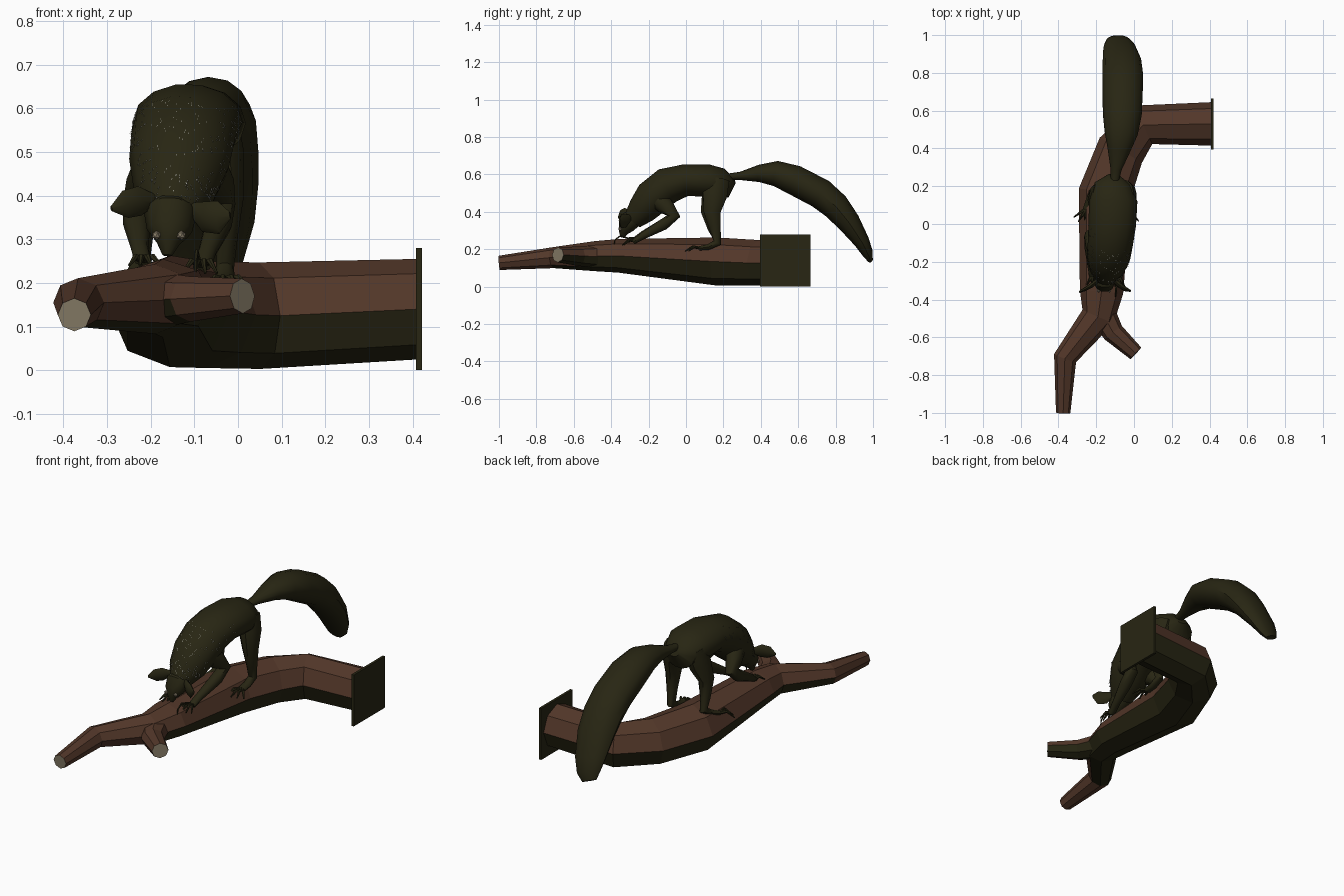
import bpy, bmesh, math, random
from mathutils import Vector

random.seed(4)
X, Z = Vector((1, 0, 0)), Vector((0, 0, 1))


def material(name, rgb):
    m = bpy.data.materials.new(name)
    m.diffuse_color = (*rgb, 1)
    return m


OLIVE = material("dark olive", (0.021, 0.019, 0.0065))
BARK = material("bark brown", (0.085, 0.038, 0.022))
WOOD = material("cut wood beige", (0.24, 0.20, 0.135))
HAIR = material("pale grey hair", (0.42, 0.42, 0.38))


def loft(bm, rings, axis=X, sides=10):
    """Rings are (x, y, z, half size along axis, half size across it)."""
    pts = [Vector(r[:3]) for r in rings]
    loops = []
    for i, r in enumerate(rings):
        t = Vector((0, 0, 0))
        if i > 0:
            t += (pts[i] - pts[i - 1]).normalized()
        if i < len(pts) - 1:
            t += (pts[i + 1] - pts[i]).normalized()
        t.normalize()
        u = (axis - axis.dot(t) * t).normalized()
        v = t.cross(u)
        loops.append([bm.verts.new(pts[i] + u * r[3] * math.cos(a) + v * r[4] * math.sin(a))
                      for a in (2 * math.pi * k / sides for k in range(sides))])
    for p, q in zip(loops, loops[1:]):
        for k in range(sides):
            n = (k + 1) % sides
            bm.faces.new((p[k], p[n], q[n], q[k]))
    bm.faces.new(loops[0])
    bm.faces.new(loops[-1])


def finish(name, bm, mats, rule=None, smooth=False):
    bmesh.ops.recalc_face_normals(bm, faces=bm.faces[:])
    bm.normal_update()
    for f in bm.faces:
        f.smooth = smooth
        if rule:
            f.material_index = rule(f)
    me = bpy.data.meshes.new(name)
    bm.to_mesh(me)
    bm.free()
    if smooth:
        me.set_sharp_from_angle(angle=math.radians(40))
    for m in mats:
        me.materials.append(m)
    ob = bpy.data.objects.new(name, me)
    bpy.context.collection.objects.link(ob)
    return ob


def part(name, *lofts, axis=X, sides=10):
    bm = bmesh.new()
    for rings in lofts:
        loft(bm, rings, axis, sides)
    return finish(name, bm, [OLIVE], smooth=True)


# Branch: bark above, moss below, pale sawn ends
def branch_rule(f):
    c = f.calc_center_median()
    if len(f.verts) == 8 and c.y < -0.6:
        return 2
    return 1 if f.normal.z < -0.2 and c.y > -0.62 else 0


def branch(name, rings):
    bm = bmesh.new()
    loft(bm, rings, Z, 8)
    finish(name, bm, [BARK, OLIVE, WOOD], branch_rule)


branch("main_branch", [
    (.412, .53, .14, .115, .115), (.05, .525, .125, .122, .112), (-.07, .39, .127, .122, .13),
    (-.155, .16, .135, .128, .14), (-.172, -.36, .165, .09, .115), (-.19, -.49, .163, .08, .09),
    (-.365, -.71, .155, .056, .062), (-.375, -1, .127, .038, .038)])
branch("side_branch", [
    (-.18, -.45, .16, .065, .075), (-.11, -.575, .163, .052, .058), (.01, -.685, .17, .04, .042)])

# Wall plate at the thick end of the branch
bm = bmesh.new()
bmesh.ops.create_cube(bm, size=1)
for v in bm.verts:
    v.co = Vector((.415 + v.co.x * .014, .53 + v.co.y * .27, .14 + v.co.z * .28))
finish("wall_plate", bm, [OLIVE])

# Body and head
body = part("body", [
    (-.105, .255, .57, .035, .022), (-.112, .215, .553, .095, .08), (-.11, .12, .566, .128, .089),
    (-.115, 0, .57, .126, .087), (-.125, -.1, .54, .12, .1), (-.135, -.18, .475, .115, .1),
    (-.145, -.235, .41, .095, .082), (-.153, -.285, .355, .058, .055)], sides=14)
part("head", [
    (-.153, -.255, .385, .045, .04), (-.155, -.295, .357, .06, .056), (-.157, -.32, .32, .052, .045),
    (-.16, -.335, .29, .026, .026), (-.162, -.34, .263, .011, .011)], sides=10)

# Broad flattened ears
part("left_ear", [(-.195, -.3, .39, .016, .012), (-.225, -.325, .388, .034, .012),
                  (-.258, -.345, .38, .032, .01), (-.29, -.36, .37, .006, .005)], axis=Z, sides=8)
part("right_ear", [(-.105, -.3, .37, .016, .012), (-.075, -.325, .352, .036, .014),
                   (-.045, -.345, .35, .038, .012), (-.018, -.355, .355, .008, .005)], axis=Z, sides=8)

# Eyes
for name, x in (("left_eye", -.187), ("right_eye", -.13)):
    bm = bmesh.new()
    bmesh.ops.create_icosphere(bm, subdivisions=1, radius=.011)
    bmesh.ops.translate(bm, verts=bm.verts[:], vec=(x, -.352, .309))
    finish(name, bm, [WOOD])

# Bushy tail
part("tail", [
    (-.103, .22, .588, .02, .016), (-.095, .29, .592, .03, .022), (-.08, .39, .605, .06, .046),
    (-.068, .48, .605, .088, .068), (-.062, .58, .57, .103, .08), (-.06, .72, .497, .107, .081),
    (-.06, .80, .43, .107, .075), (-.064, .87, .345, .102, .062), (-.078, .94, .24, .085, .042),
    (-.09, .97, .18, .066, .03), (-.105, .983, .145, .042, .016)], sides=12)


# Limbs with splayed, thin digits
def digits(palm, yaw, length, drop, count=4, spread=1.2):
    out = []
    for k in range(count):
        a = yaw + spread * (k / (count - 1) - .5)
        d = Vector((math.sin(a), -math.cos(a), 0)) * length
        p = Vector(palm)
        out.append([(*p, .009, .009), (*(p + d * .55 + Z * .008), .0075, .0075),
                    (*(p + d - Z * drop), .003, .003)])
    return out


def limb(name, rings, palm, yaw, length, drop):
    part(name, rings, sides=10)
    part(name + "_digits", *digits(palm, yaw, length, drop), sides=6)


limb("left_arm", [
    (-.19, -.17, .48, .045, .05), (-.215, -.11, .43, .042, .048), (-.232, -.065, .378, .032, .036),
    (-.232, -.12, .333, .031, .032), (-.225, -.23, .278, .02, .02), (-.218, -.275, .252, .02, .013)],
    (-.218, -.265, .252), .1, .065, .012)
limb("right_arm", [
    (-.075, -.17, .48, .045, .05), (-.05, -.11, .43, .042, .048), (-.038, -.065, .378, .032, .036),
    (-.045, -.12, .333, .031, .032), (-.07, -.23, .272, .021, .02), (-.082, -.28, .24, .021, .014)],
    (-.082, -.27, .242), -.1, .07, .02)
limb("left_leg", [
    (-.165, .165, .57, .055, .07), (-.19, .15, .49, .05, .068), (-.21, .125, .4, .036, .048),
    (-.218, .145, .31, .024, .03), (-.222, .165, .25, .02, .022), (-.235, .12, .222, .022, .016),
    (-.25, .075, .21, .022, .012)],
    (-.25, .085, .21), -.35, .085, .025)
limb("right_leg", [
    (-.055, .165, .57, .055, .07), (-.035, .155, .49, .05, .068), (-.022, .14, .4, .036, .048),
    (-.025, .155, .31, .025, .032), (-.03, .168, .235, .021, .024), (-.03, .12, .212, .022, .016),
    (-.03, .07, .205, .022, .012)],
    (-.03, .08, .205), .1, .085, .015)
part("long_finger", [(-.09, -.285, .25, .006, .006), (-.095, -.35, .272, .005, .005),
                     (-.097, -.38, .25, .004, .004), (-.097, -.39, .195, .002, .002)], sides=6)

# Sparse pale guard hairs on the shoulders and neck
bm = bmesh.new()
faces = [f for f in body.data.polygons
         if f.center.y < -.03 and len(f.vertices) == 4 and (f.normal.z > .1 or f.normal.y < -.3)]
for _ in range(300):
    f = random.choice(faces)
    a, b, c, d = (body.data.vertices[i].co for i in f.vertices)
    p = a.lerp(b, random.random()).lerp(d.lerp(c, random.random()), random.random())
    tip = p + f.normal * .006 + Vector((0, -.004, -.009))
    bm.faces.new([bm.verts.new(q) for q in (p - X * .0008, p + X * .0008, tip)])
finish("guard_hairs", bm, [HAIR])
